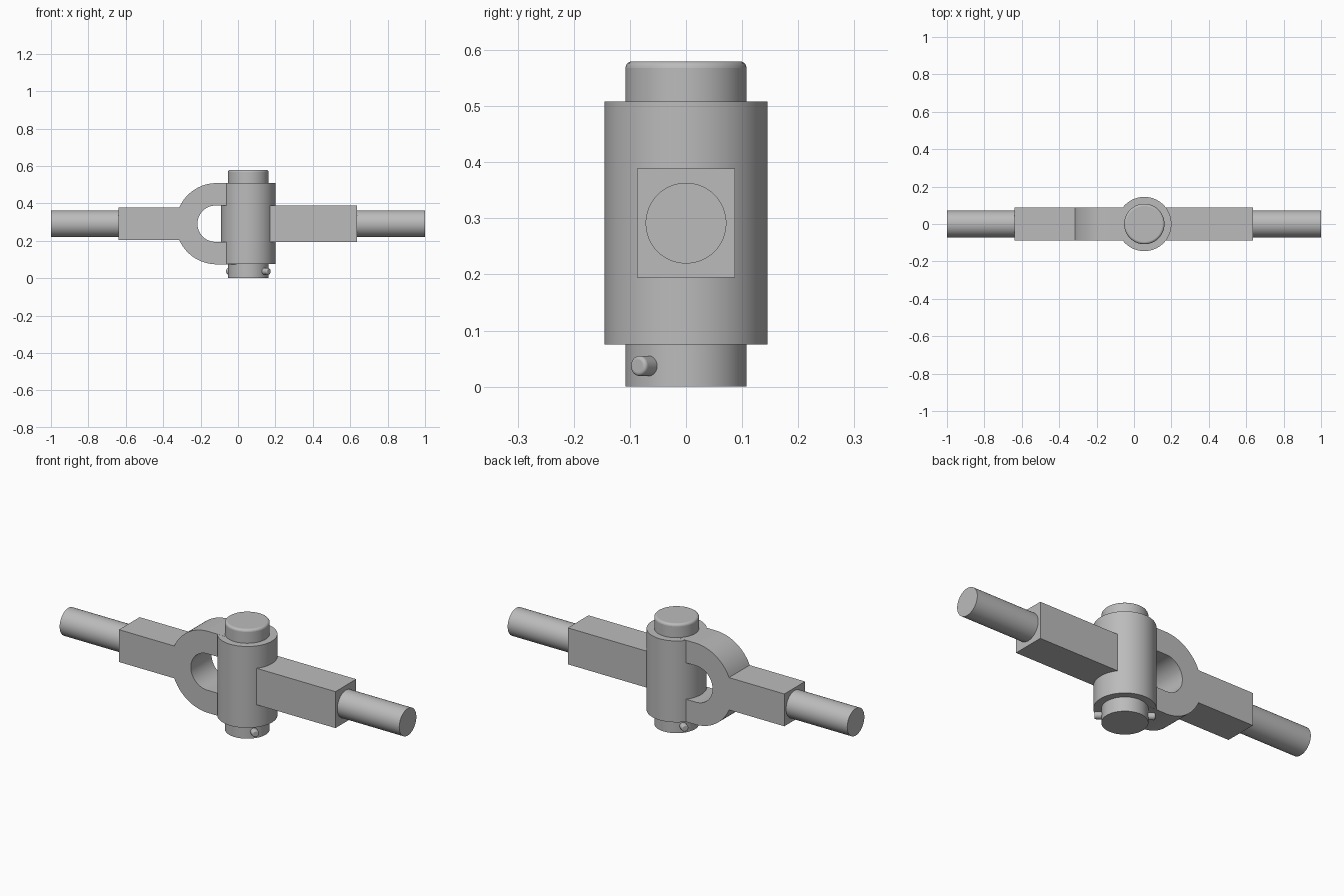
import bpy, bmesh
from math import sin, cos, pi, radians, acos, asin
from mathutils import Vector

cube = bpy.data.objects.get("Cube")
if cube:
    bpy.data.objects.remove(cube, do_unlink=True)

MID = 0.2915      # height of the rod axis
PIVOT = 0.055     # x of the hinge axis
HALF = 0.087      # half depth of the flat bars

steel = bpy.data.materials.new("grey steel")
steel.use_nodes = True
GREY = (0.5, 0.5, 0.5, 1)
steel.diffuse_color = GREY
steel.node_tree.nodes["Principled BSDF"].inputs["Base Color"].default_value = GREY


def finish(obj, name, bevel=0):
    obj.name = name
    obj.data.materials.append(steel)
    if bevel:
        mod = obj.modifiers.new("rounded rim", 'BEVEL')
        mod.width, mod.segments = bevel, 4
        mod.limit_method, mod.angle_limit = 'ANGLE', radians(50)
    bpy.ops.object.select_all(action='DESELECT')
    obj.select_set(True)
    bpy.context.view_layer.objects.active = obj
    bpy.ops.object.shade_smooth_by_angle(angle=radians(35))
    return obj


def rod(name, start, end, radius, sides=64, bevel=0):
    a, b = Vector(start), Vector(end)
    bpy.ops.mesh.primitive_cylinder_add(vertices=sides, radius=radius,
                                        depth=(b - a).length, location=(a + b) / 2)
    obj = bpy.context.object
    obj.rotation_euler = (b - a).to_track_quat('Z', 'Y').to_euler()
    return finish(obj, name, bevel)


def plate(name, outline):
    """Extrude an x-z outline symmetrically in depth."""
    bm = bmesh.new()
    face = bm.faces.new([bm.verts.new((x, -HALF, z)) for x, z in outline])
    ext = bmesh.ops.extrude_face_region(bm, geom=[face])
    moved = [v for v in ext["geom"] if isinstance(v, bmesh.types.BMVert)]
    bmesh.ops.translate(bm, verts=moved, vec=(0, 2 * HALF, 0))
    bmesh.ops.recalc_face_normals(bm, faces=bm.faces)
    mesh = bpy.data.meshes.new(name)
    bm.to_mesh(mesh)
    bm.free()
    obj = bpy.data.objects.new(name, mesh)
    bpy.context.collection.objects.link(obj)
    return finish(obj, name)


def arc(cx, radius, start, end, steps):
    return [(cx + radius * cos(t), MID + radius * sin(t))
            for t in (start + (end - start) * i / steps for i in range(steps + 1))]


# Fork with its square shank: outer arcs meet the shank, inner slot is rounded
R_OUT, R_IN, SHANK = 0.217, 0.097, 0.086
meet = pi - asin(SHANK / R_OUT)
upper = [(PIVOT, MID + R_OUT)] + arc(-0.115, R_OUT, pi / 2, meet, 20) + [(-0.64, MID + SHANK)]
lower = [(x, 2 * MID - z) for x, z in reversed(upper)]
slot = [(PIVOT, MID - R_IN)] + arc(-0.12, R_IN, 1.5 * pi, pi / 2, 32) + [(PIVOT, MID + R_IN)]
plate("fork", upper + lower + slot)

# Square bar on the eye side
plate("eye_bar", [(x, MID + s * R_IN) for x, s in
                  ((PIVOT, -1), (0.635, -1), (0.635, 1), (PIVOT, 1))])

# Round end rods
rod("fork_rod", (-1, 0, MID), (-0.63, 0, MID), 0.072)
rod("eye_rod", (0.625, 0, MID), (1, 0, MID), 0.072)

# Hinge barrel, pin shaft and rounded pin head
rod("hinge_barrel", (PIVOT, 0, 0.075), (PIVOT, 0, 0.508), 0.145, 96)
rod("pin_shaft", (PIVOT, 0, 0), (PIVOT, 0, 0.5), 0.108, 96)
rod("pin_head", (PIVOT, 0, 0.45), (PIVOT, 0, 0.58), 0.108, 96, bevel=0.012)

# Small cross pin set diagonally through the shaft
ANGLE, REACH = radians(-38), 0.14
dx, dy = REACH * cos(ANGLE), REACH * sin(ANGLE)
rod("cross_pin", (PIVOT - dx, -dy, 0.037), (PIVOT + dx, dy, 0.037), 0.018, 32, bevel=0.006)
